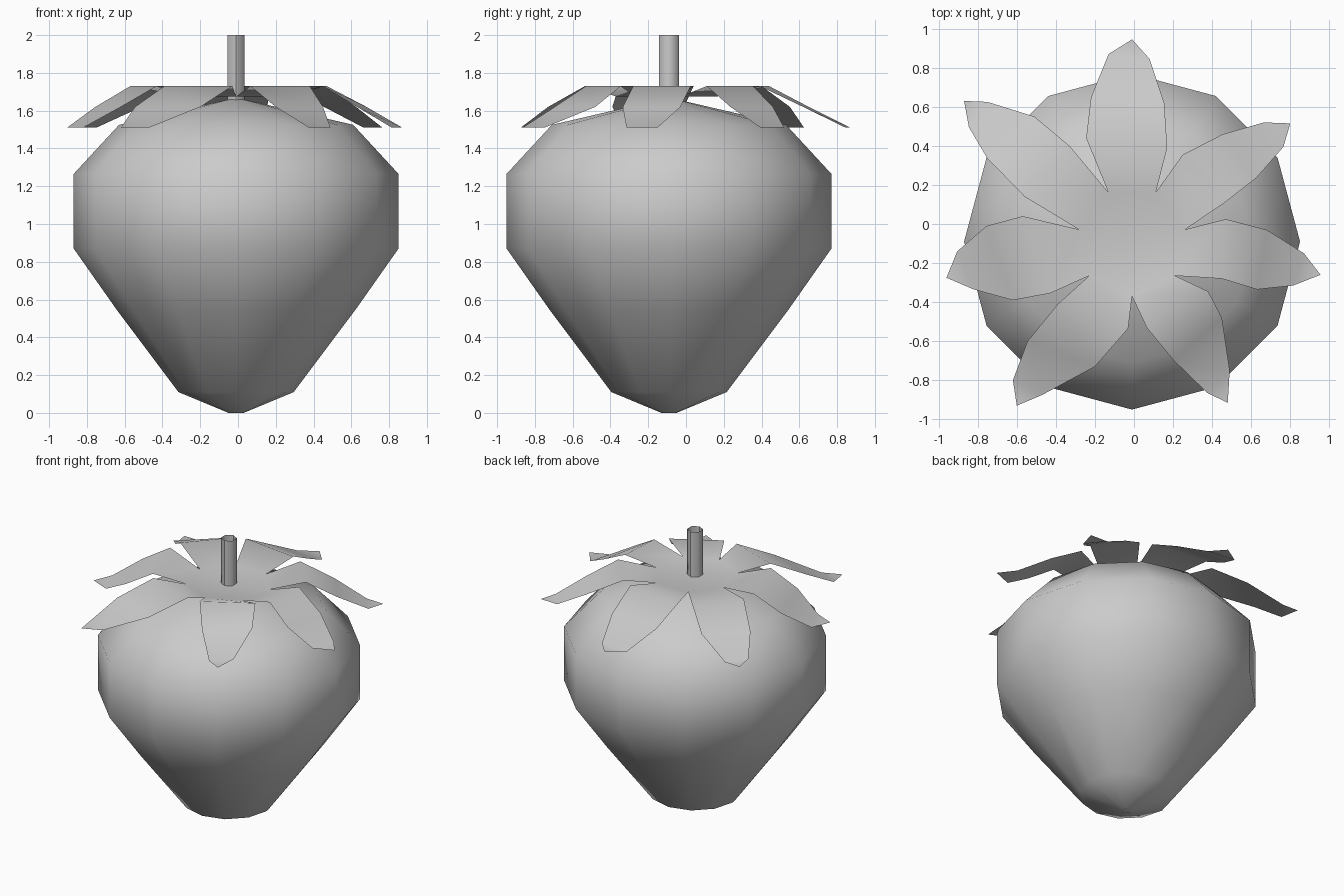
import bpy, math

if "Cube" in bpy.data.objects:
    bpy.data.objects.remove(bpy.data.objects["Cube"])

CX, CY = -0.01, -0.09          # shared axis of fruit, leaves and stem


def make(name, verts, faces):
    mesh = bpy.data.meshes.new(name)
    mesh.from_pydata(verts, [], faces)
    mesh.update()
    obj = bpy.data.objects.new(name, mesh)
    bpy.context.collection.objects.link(obj)
    bpy.context.view_layer.objects.active = obj
    bpy.ops.object.select_all(action='DESELECT')
    obj.select_set(True)
    bpy.ops.object.shade_smooth_by_angle(angle=math.radians(60))
    return obj


def lathe(name, profile, sides, turn=0.0, caps=True):
    verts, faces = [], []
    for r, z in profile:
        for i in range(sides):
            a = turn + math.tau * i / sides
            verts.append((CX + r * math.cos(a), CY + r * math.sin(a), z))
    for k in range(len(profile) - 1):
        for i in range(sides):
            j = (i + 1) % sides
            faces.append((k * sides + i, k * sides + j,
                          (k + 1) * sides + j, (k + 1) * sides + i))
    if caps:
        faces.append(tuple(reversed(range(sides))))
        faces.append(tuple(range(len(verts) - sides, len(verts))))
    return make(name, verts, faces)


# Fruit body, twelve sides
lathe("fruit_body", [(0.04, 0), (0.305, 0.11), (0.635, 0.55), (0.86, 0.87),
                     (0.86, 1.265), (0.62, 1.525), (0.04, 1.66)], 12)

# Stem, open hexagonal tube
lathe("stem", [(0.052, 1.65), (0.052, 2.0)], 6, math.pi / 2, caps=False)

# Leaf crown: per leaf, one side outwards (3 points), tip, other side inwards (3)
LEAVES = [
    [(.17, .39), (.155, .62), (.08, .845), (-.01, .945), (-.13, .87), (-.22, .65), (-.245, .44)],
    [(-.33, .40), (-.51, .55), (-.75, .625), (-.87, .63), (-.845, .495), (-.75, .335), (-.56, .14)],
    [(-.57, .04), (-.755, -.01), (-.905, -.14), (-.96, -.275), (-.82, -.335), (-.62, -.39), (-.43, -.355)],
    [(-.39, -.41), (-.545, -.60), (-.62, -.80), (-.60, -.93), (-.47, -.875), (-.20, -.73), (-.03, -.535)],
    [(.065, -.53), (.20, -.695), (.375, -.865), (.48, -.915), (.49, -.75), (.45, -.48), (.38, -.345)],
    [(.45, -.28), (.63, -.335), (.815, -.315), (.955, -.26), (.87, -.15), (.68, -.03), (.47, .025)],
    [(.465, .11), (.625, .235), (.765, .395), (.80, .515), (.665, .52), (.455, .46), (.25, .355)],
]
HEIGHTS = [1.73, 1.62, 1.51, 1.51, 1.51, 1.62, 1.73]
n = len(LEAVES)
verts = [(CX, CY, 1.675)]
for i in range(n):             # notches between the leaves
    a = math.pi / 2 + math.tau * (i - 0.5) / n
    verts.append((CX + 0.28 * math.cos(a), CY + 0.28 * math.sin(a), 1.675))
faces = []
for i, outline in enumerate(LEAVES):
    a, b, s = 1 + i, 1 + (i + 1) % n, len(verts)
    verts += [(x, y, z) for (x, y), z in zip(outline, HEIGHTS)]
    faces += [(0, a, b), (a, s, s + 6, b), (s, s + 1, s + 5, s + 6),
              (s + 1, s + 2, s + 4, s + 5), (s + 2, s + 3, s + 4)]
crown = make("leaf_crown", verts, faces)
